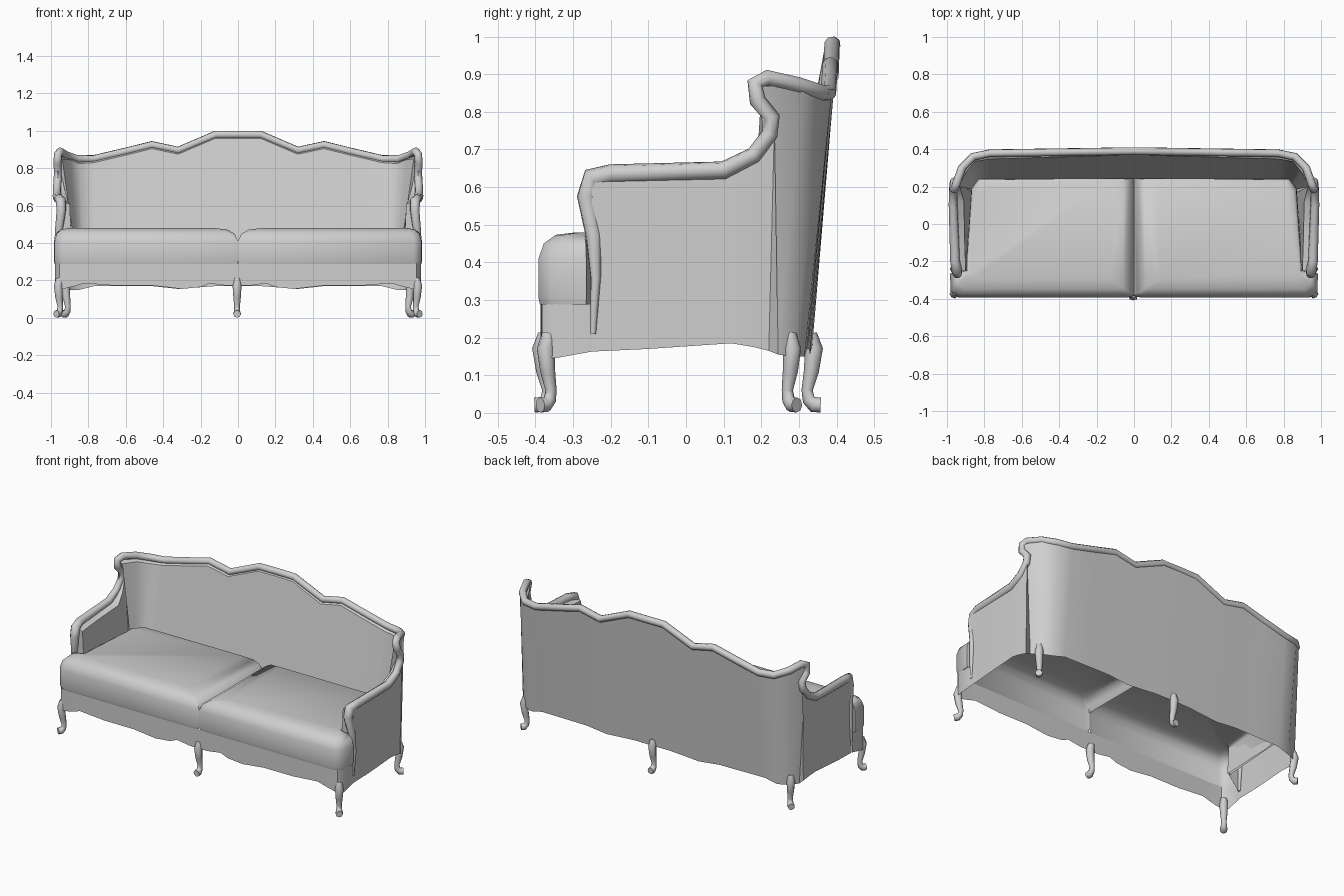
import bpy, bmesh, math

if "Cube" in bpy.data.objects:
    bpy.data.objects.remove(bpy.data.objects["Cube"])

grey = bpy.data.materials.new("plain grey")
grey.diffuse_color = (0.62, 0.62, 0.62, 1)
grey.use_nodes = True
grey.node_tree.nodes["Principled BSDF"].inputs["Base Color"].default_value = grey.diffuse_color


def finish(obj, angle=45):
    obj.data.materials.clear()
    obj.data.materials.append(grey)
    bpy.ops.object.select_all(action='DESELECT')
    obj.select_set(True)
    bpy.context.view_layer.objects.active = obj
    bpy.ops.object.shade_smooth_by_angle(angle=math.radians(angle))
    return obj


def loft(name, rows, close_from=None, cap_last=False, angle=45):
    """Skin equally long point rows; rows from close_from on are closed loops."""
    bm = bmesh.new()
    vr = [[bm.verts.new(p) for p in r] for r in rows]
    n = len(rows[0])
    for k, (a, b) in enumerate(zip(vr, vr[1:])):
        closed = close_from is not None and k >= close_from
        for i in range(n if closed else n - 1):
            j = (i + 1) % n
            bm.faces.new((a[i], a[j], b[j], b[i]))
    if cap_last:
        bm.faces.new(vr[-1])
    bmesh.ops.recalc_face_normals(bm, faces=bm.faces)
    me = bpy.data.meshes.new(name)
    bm.to_mesh(me)
    bm.free()
    obj = bpy.data.objects.new(name, me)
    bpy.context.collection.objects.link(obj)
    return finish(obj, angle)


def tube(name, pts, radii):
    """Round bar through points with a radius at each point."""
    cu = bpy.data.curves.new(name, 'CURVE')
    cu.dimensions = '3D'
    cu.bevel_depth = 1
    cu.bevel_resolution = 2
    cu.use_fill_caps = True
    sp = cu.splines.new('POLY')
    sp.points.add(len(pts) - 1)
    for p, co, r in zip(sp.points, pts, radii):
        p.co = (*co, 1)
        p.radius = r
    obj = bpy.data.objects.new(name, cu)
    bpy.context.collection.objects.link(obj)
    bpy.ops.object.select_all(action='DESELECT')
    obj.select_set(True)
    bpy.context.view_layer.objects.active = obj
    bpy.ops.object.convert(target='MESH')
    return finish(bpy.context.view_layer.objects.active, 60)


def flip(p):
    return (-p[0], *p[1:])


def mirrored(pts):
    """Continue a half path, which ends at x = 0, onto the other side."""
    return pts + [flip(p) for p in reversed(pts[:-1])]


# wavy crest of the back: x, z
crest = [(.77, .85), (.6, .89), (.46, .925), (.32, .895), (.12, .98), (0, .98)]

# arms, wings and corners: outer top x y z, outer bottom x y z, inner top x y, inner bottom x y
side = [
    (.97, -.25, .63, .97, -.25, .163, .90, -.25, .885, -.25),
    (.97, -.1, .64, .975, -.1, .17, .905, -.1, .88, -.1),
    (.97, .12, .65, .975, .12, .185, .91, .12, .87, .1),
    (.97, .19, .70, .97, .18, .175, .925, .18, .865, .14),
    (.97, .235, .77, .965, .22, .165, .94, .225, .862, .165),
    (.965, .195, .87, .955, .245, .155, .94, .2, .86, .185),
    (.93, .31, .865, .92, .285, .15, .895, .28, .85, .21),
    (.86, .37, .845, .85, .315, .15, .85, .335, .825, .238),
]
shell = []
for ox, oy, z, bx, by, bz, ix, iy, jx, jy in side:
    shell.append([(bx, by, bz), (ox, oy, z), (ix, iy, z - .02), (jx, jy, .29)])
for x, z in crest:
    t = 1 - x / .86
    shell.append([(x, .32 + .015 * t, .17 - .015 * (x == .32)), (x, .385 + .018 * t, z),
                  (x, .345 + .025 * t, z - .02), (x, .243, .29)])
cols = shell + [[flip(p) for p in c] for c in reversed(shell[:-1])]
loft("upholstered_back_and_arms", cols)

# padded fronts of the arms
for s, word in ((1, "right"), (-1, "left")):
    face = [(.97, -.25, .2), (.97, -.25, .63), (.90, -.25, .61), (.885, -.25, .3)]
    loft(word + "_arm_front", [[(s * x, y, z) for x, y, z in face[:2]],
                               [(s * x, y, z) for x, y, z in face[:1:-1]]])

# carved trim following arm fronts, arms, wings and crest
trim = [(.968, -.247, .21), (.97, -.24, .36), (.957, -.245, .47), (.945, -.265, .575),
        (.947, -.25, .625), (.957, -.2, .635), (.967, .1, .645), (.968, .18, .685),
        (.964, .222, .74), (.962, .228, .785), (.966, .19, .83), (.962, .183, .875),
        (.95, .215, .89), (.92, .3, .87), (.86, .36, .85)]
rad = [.008, .014, .022, .026, .028, .026, .024] + [.022] * 8
trim += [(x, .375 + .015 * (1 - x), z) for x, z in crest]
rad += [.021] * len(crest)
tube("carved_trim", mirrored(trim), rad + rad[-2::-1])

# scalloped rail under the cushions
rail = [(.972, -.25, .163), (.978, -.35, .145), (.955, -.383, .15), (.9, -.386, .163),
        (.82, -.386, .185), (.65, -.387, .172), (.45, -.387, .172), (.3, -.387, .155),
        (.2, -.387, .165), (.15, -.387, .185), (.06, -.387, .172), (0, -.387, .172)]
loft("scalloped_front_rail", [[p, (p[0], p[1], .29)] for p in mirrored(rail)])

# two seat cushions, open below, meeting in a dip: x, y, inward direction
outline = [(0, -.385, 1.3, 1), (.03, -.392, 1.3, 1), (.94, -.392, -.8, 1), (.98, -.36, -.8, .8),
           (.984, -.265, -.8, -.1), (.9, -.25, -.2, -.1), (.87, .19, -.2, -.2),
           (.83, .243, -.2, -.15), (0, .245, 1.3, -.15)]
for s, word in ((1, "right"), (-1, "left")):
    rings = []
    for d, z in ((.004, .288), (0, .305), (0, .41), (.014, .45), (.045, .473), (.1, .48)):
        rings.append([(s * (x + d * u), y + d * v, z) for x, y, u, v in outline])
    loft(word + "_seat_cushion", rings, 2, True, 60)


def leg(name, x, y, dx, dy):
    """Curved leg with a scrolled foot pointing along dx, dy."""
    steps = [(0, .21, .018), (.01, .17, .024), (.003, .11, .02), (-.008, .06, .015),
             (-.004, .035, .017), (.01, .022, .021), (.028, .021, .02)]
    tube(name, [(x + dx * o, y + dy * o, z) for o, z, r in steps], [r for o, z, r in steps])


# six legs
leg("front_middle_leg", -.005, -.375, 0, -1)
leg("back_middle_leg", -.005, .33, 0, 1)
for s, word in ((1, "right"), (-1, "left")):
    leg("front_" + word + "_leg", s * .955, -.365, s * .6, -.8)
    leg("back_" + word + "_leg", s * .915, .275, s * .7, .7)
